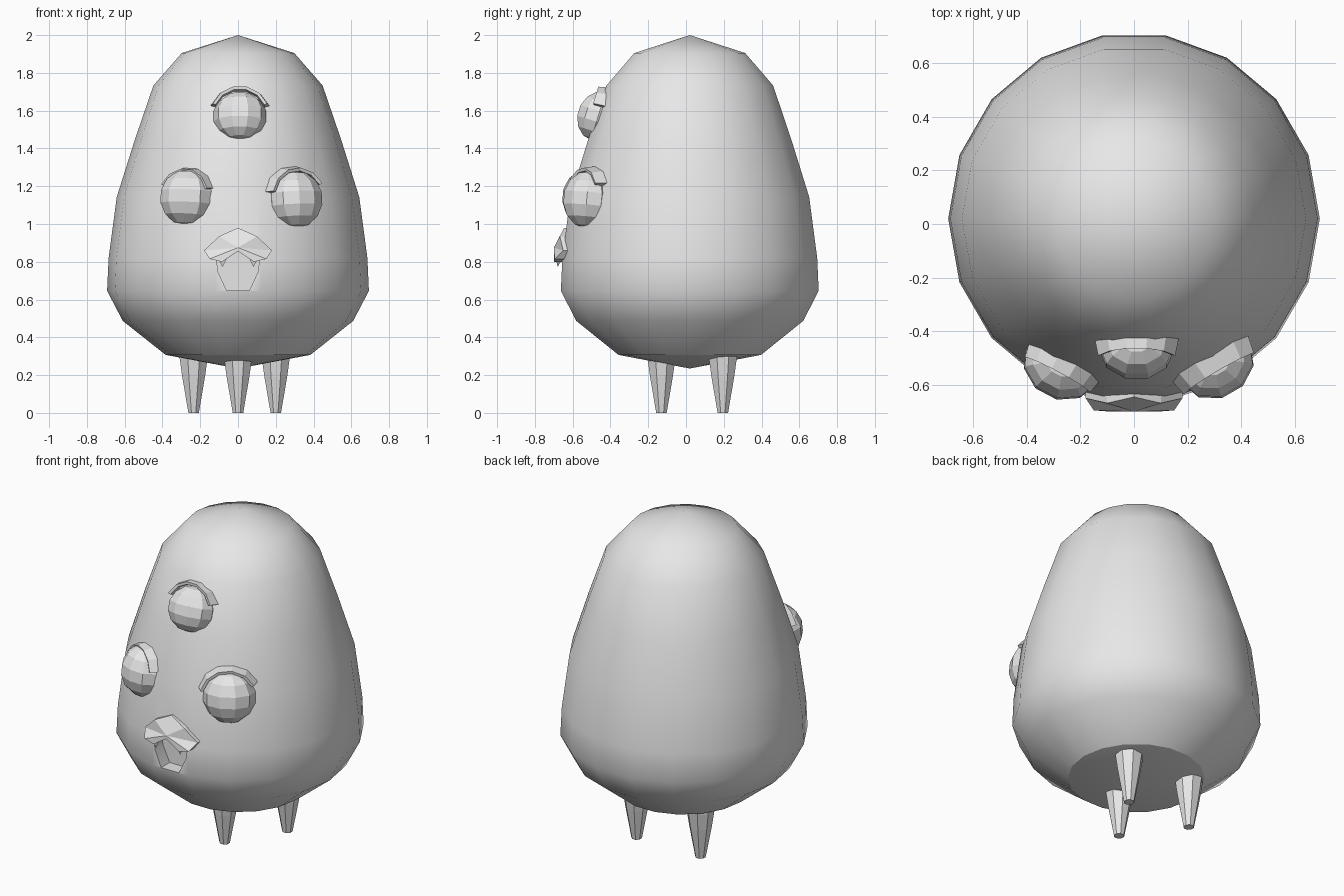
import bpy, bmesh, math
from mathutils import Matrix, Vector

if "Cube" in bpy.data.objects:
    bpy.data.objects.remove(bpy.data.objects["Cube"])

grey = bpy.data.materials.new("plain_grey")
grey.diffuse_color = (0.8, 0.8, 0.8, 1)
grey.use_nodes = True
grey.node_tree.nodes["Principled BSDF"].inputs["Base Color"].default_value = grey.diffuse_color


def make(name, bm, matrix=None):
    """Turn a bmesh into a named grey object."""
    bmesh.ops.recalc_face_normals(bm, faces=bm.faces[:])
    if matrix is not None:
        bm.transform(matrix)
    me = bpy.data.meshes.new(name)
    bm.to_mesh(me)
    bm.free()
    me.materials.append(grey)
    ob = bpy.data.objects.new(name, me)
    bpy.context.collection.objects.link(ob)
    return ob


def skin(bm, rings, closed=True):
    """Bridge successive vertex rings with quads."""
    for a, b in zip(rings, rings[1:]):
        n = len(a)
        for i in range(n if closed else n - 1):
            j = (i + 1) % n
            bm.faces.new((a[i], a[j], b[j], b[i]))


def lathe(profile, sides, cx, cy, offset=0.0):
    """Revolve (radius, z) points; zero radius makes a pole, open ends are capped."""
    bm = bmesh.new()
    rings = [[bm.verts.new((cx + r * math.cos(offset + 2 * math.pi * i / sides),
                            cy + r * math.sin(offset + 2 * math.pi * i / sides), z))
              for i in range(sides)] for r, z in profile]
    skin(bm, rings)
    for ring in (rings[0], rings[-1]):
        bm.faces.new(ring)
    bmesh.ops.remove_doubles(bm, verts=bm.verts[:], dist=1e-5)
    return bm


def slab(outline, back):
    """Solid from a front outline of (x, y, z) points carried to a flat back."""
    bm = bmesh.new()
    front = [bm.verts.new(p) for p in outline]
    rear = [bm.verts.new((p[0], back, p[2])) for p in outline]
    skin(bm, [front, rear])
    bm.faces.new(front)
    bm.faces.new(rear)
    return bm


# Body: egg with 18 sides and a pole at each end
bm = lathe([(0.0, 0.235), (0.383, 0.307), (0.61, 0.487), (0.693, 0.646), (0.685, 0.82),
            (0.642, 1.143), (0.545, 1.45), (0.448, 1.733), (0.298, 1.905), (0.0, 2.0)],
           18, 0, 0.02)
body = make("body", bm)

# Mouth cavity cut into the front
mouth = [(-0.1, 0.86), (-0.115, 0.82), (-0.105, 0.745), (-0.06, 0.648),
         (0.06, 0.648), (0.105, 0.745), (0.115, 0.82), (0.1, 0.86)]
cutter = make("mouth_cutter", slab([(x, -0.8, z) for x, z in mouth], -0.58))
cutter.hide_render = True
mod = body.modifiers.new("mouth", 'BOOLEAN')
mod.operation = 'DIFFERENCE'
mod.solver = 'EXACT'
mod.object = cutter
bpy.context.view_layer.objects.active = body
body.select_set(True)
bpy.ops.object.modifier_apply(modifier=mod.name)
bpy.data.objects.remove(cutter)
bpy.ops.object.shade_smooth_by_angle(angle=math.radians(35))

# Crisp rim around the underside
for e in body.data.edges:
    if all(abs(body.data.vertices[v].co.z - 0.307) < 0.002 for v in e.vertices):
        e.use_edge_sharp = True

# Upper lip: two lobes swelling out of the body
half = [(0.0, -0.70, 0.855), (0.085, -0.70, 0.80), (0.15, -0.695, 0.815),
        (0.18, -0.65, 0.86), (0.10, -0.668, 0.935)]
outline = half + [(0.0, -0.645, 0.98)] + [(-x, y, z) for x, y, z in half[:0:-1]]
bm = bmesh.new()
front = [bm.verts.new(p) for p in outline]
rear = [bm.verts.new((x, -0.58, z)) for x, y, z in outline]
hub = bm.verts.new((0, -0.70, 0.875))
skin(bm, [front, rear])
bm.faces.new(rear)
for i, v in enumerate(front):
    bm.faces.new((v, front[(i + 1) % len(front)], hub))
make("upper_lip", bm)

# Small fangs under the lip
for side, label in ((-1, "left"), (1, "right")):
    bm = bmesh.new()
    tip = bm.verts.new((side * 0.082, -0.68, 0.772))
    base = [bm.verts.new((side * x, y, 0.825))
            for x, y in ((0.055, -0.69), (0.11, -0.69), (0.082, -0.65))]
    bm.faces.new(base)
    for i in range(3):
        bm.faces.new((base[i], base[(i + 1) % 3], tip))
    make(label + "_fang", bm)


def eye(name, centre, size, yaw, tilt, roll, lid_r):
    """Faceted eyeball plus an arched lid, both facing local -y."""
    place = (Matrix.Translation(centre) @ Matrix.Rotation(math.radians(yaw), 4, 'Z')
             @ Matrix.Rotation(math.radians(tilt), 4, 'X'))
    bm = bmesh.new()
    bmesh.ops.create_uvsphere(bm, u_segments=10, v_segments=7, radius=1)
    bm.transform(Matrix.Diagonal((*size, 1)) @ Matrix.Rotation(math.radians(18), 4, 'Z'))
    make(name + "_eye", bm, place)

    # Lid: four-point section swept over the top of the eye
    bm = bmesh.new()
    rings = []
    for k in range(6):
        a = math.radians(22 + 136 * k / 5 + roll)
        rings.append([bm.verts.new((r * lid_r * math.cos(a), y, r * lid_r * math.sin(a)))
                      for r, y in ((0.90, -0.04), (1.0, -0.045), (1.12, 0.04), (0.90, 0.04))])
    skin(bm, rings)
    bm.faces.new(rings[0])
    bm.faces.new(rings[-1])
    make(name + "_eyelid", bm, place)


eye("centre", (0.01, -0.465, 1.57), (0.142, 0.115, 0.132), 0, -17, 0, 0.155)
eye("left", (-0.27, -0.525, 1.14), (0.15, 0.13, 0.15), -28, -6, -4, 0.15)
eye("right", (0.305, -0.52, 1.13), (0.15, 0.13, 0.152), 30, -6, 8, 0.165)

# Legs: one in front, two behind
for name, x, y in (("front_leg", 0.0, -0.13), ("back_left_leg", -0.235, 0.195),
                   ("back_right_leg", 0.2, 0.195)):
    make(name, lathe([(0.03, 0.0), (0.065, 0.19), (0.08, 0.29), (0.08, 0.36)],
                     8, x, y, math.pi / 8))
